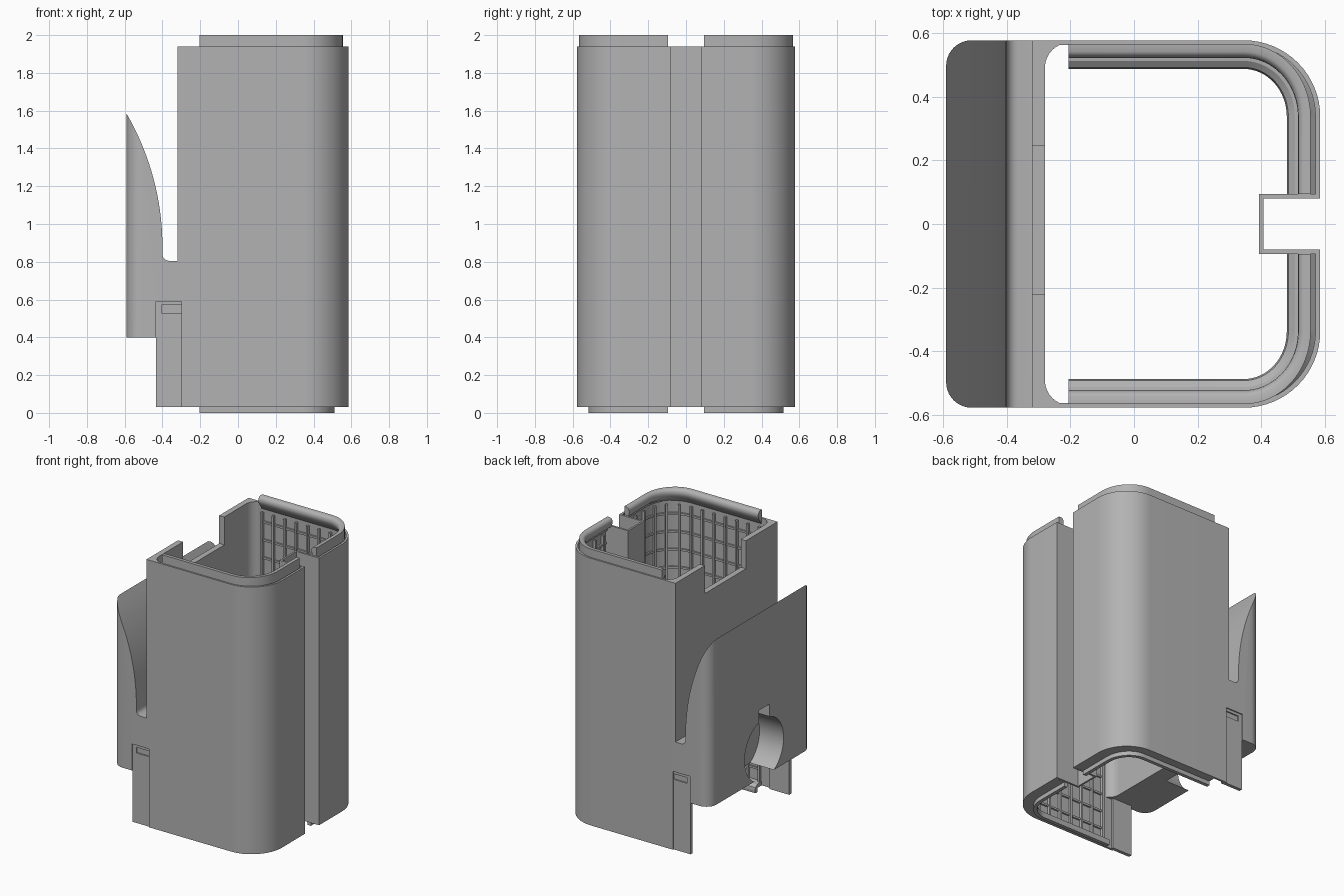
import bpy
import bmesh
from math import sin, cos, pi, radians
from mathutils import Matrix, Vector

cube = bpy.data.objects.get("Cube")
if cube:
    bpy.data.objects.remove(cube)

grey = bpy.data.materials.new("plain_grey")
grey.use_nodes = True
COLOUR = (0.45, 0.45, 0.45, 1)
grey.diffuse_color = COLOUR
grey.node_tree.nodes["Principled BSDF"].inputs["Base Color"].default_value = COLOUR

X, Y, R = 0.585, 0.577, 0.24      # outer half sizes and corner radius
LOW, HIGH = 0.03, 1.94            # body bottom and top
LEFT = -0.59


def shade(mesh):
    mesh.shade_smooth()
    mesh.set_sharp_from_angle(angle=radians(30))


def make(name, bm):
    bmesh.ops.recalc_face_normals(bm, faces=bm.faces)
    mesh = bpy.data.meshes.new(name)
    bm.to_mesh(mesh)
    bm.free()
    mesh.materials.append(grey)
    shade(mesh)
    obj = bpy.data.objects.new(name, mesh)
    bpy.context.collection.objects.link(obj)
    return obj


def add_box(bm, lo, hi):
    lo, hi = Vector(lo), Vector(hi)
    m = Matrix.Translation((lo + hi) / 2) @ Matrix.Diagonal((*(hi - lo), 1))
    bmesh.ops.create_cube(bm, size=1, matrix=m)


def box(name, lo, hi):
    bm = bmesh.new()
    add_box(bm, lo, hi)
    return make(name, bm)


def prism(name, points, direction):
    bm = bmesh.new()
    face = bm.faces.new([bm.verts.new(p) for p in points])
    new = bmesh.ops.extrude_face_region(bm, geom=[face])["geom"]
    bmesh.ops.translate(bm, vec=direction, verts=[v for v in new if isinstance(v, bmesh.types.BMVert)])
    return make(name, bm)


def half_outline(dx, dy, x0, y1):
    """Half of the plan: along one side, round the corner, up to the slot."""
    cx, cy = X - R, Y - R
    arc = [(cx + (R - dx) * sin(a), cy + (R - dy) * cos(a))
           for a in (i * pi / 32 for i in range(17))]
    return [(x0, Y - dy)] + arc + [(X - dx, y1)]


def add_sweep(bm, section, side, x0, y1):
    """Sweep a closed section of (x inset, y inset, height) round the half plan."""
    rings = []
    for dx, dy, z in section:
        rings.append([bm.verts.new((x, side * y, z)) for x, y in half_outline(dx, dy, x0, y1)])
    for a, b in zip(rings, rings[1:] + rings[:1]):
        for i in range(len(a) - 1):
            bm.faces.new((a[i], a[i + 1], b[i + 1], b[i]))
    for end in (0, -1):
        bm.faces.new([ring[end] for ring in rings])


def apply_booleans(obj, steps):
    for operation, tool in steps:
        mod = obj.modifiers.new("cut", "BOOLEAN")
        mod.operation, mod.object, mod.solver = operation, tool, "EXACT"
    deps = bpy.context.evaluated_depsgraph_get()
    mesh = bpy.data.meshes.new_from_object(obj.evaluated_get(deps))
    obj.modifiers.clear()
    obj.data = mesh
    shade(mesh)
    for tool in {t for _, t in steps}:
        bpy.data.objects.remove(tool)


T = 0.015  # wall thickness
wall = [(0, 0, LOW), (0, 0, HIGH), (T, T, HIGH), (T, T, LOW)]
top_rail = [(0.03, 0.011, 1.9), (0.03, 0.011, 2.0), (0.052, 0.036, 2.0), (0.061, 0.045, 1.995),
            (0.068, 0.052, 1.985), (0.07, 0.055, 1.97), (0.068, 0.052, 1.955), (0.06, 0.04, 1.935), (T, T, 1.9)]
bottom_rail = [(0.075, 0.06, 0), (0.1, 0.085, 0), (0.105, 0.09, 0.02), (0.1, 0.085, 0.04),
               (0.08, 0.065, 0.055), (T, T, 0.06), (T, T, LOW), (0.075, 0.06, LOW)]

for side, label in ((-1, "front"), (1, "back")):
    # Shell wall and its two rails
    for name, section, x0, y1 in (("wall", wall, -0.3, 0.08),
                                  ("top_rail", top_rail, -0.205, 0.095),
                                  ("bottom_rail", bottom_rail, -0.205, 0.095)):
        bm = bmesh.new()
        add_sweep(bm, section, side, x0, y1)
        make(f"{label}_{name}", bm)

    # Lattice of ribs on the inner wall
    bm = bmesh.new()
    d = T + 0.012
    for k in range(14):
        z = 0.14 + k * 0.128
        add_sweep(bm, [(T, T, z), (T, T, z + 0.014), (d, d, z + 0.014), (d, d, z)], side, -0.2, 0.1)
    spots = [(-0.195 + i * 0.09, Y - d, 0) for i in range(7)]
    spots += [(X - R + (R - d) * sin(a), Y - R + (R - d) * cos(a), -a)
              for a in (pi * i / 8 for i in range(1, 4))]
    spots += [(X - d, 0.32 - i * 0.09, -pi / 2) for i in range(3)]
    for x, y, turn in spots:
        m = (Matrix.Translation((x, side * y, 0.97)) @ Matrix.Rotation(side * turn, 4, "Z")
             @ Matrix.Diagonal((0.014, 0.02, 1.82, 1)))
        bmesh.ops.create_cube(bm, size=1, matrix=m)
    make(f"{label}_lattice", bm)

    # Side of the channel
    box(f"{label}_channel_side", (0.393, min(side * 0.08, side * 0.094), LOW),
        (X, max(side * 0.08, side * 0.094), HIGH))

    # Rounded fillet inside the closed end
    fillet = [(-0.2 - 0.08 * sin(a), side * (0.49 + 0.08 * cos(a)), 0.4)
              for a in (i * pi / 16 for i in range(9))]
    prism(f"{label}_inner_fillet", fillet + [(-0.285, side * 0.571, 0.4)], (0, 0, HIGH - 0.4))

    # Leg with a small latch window
    ya, yb = sorted((side * 0.545, side * (Y - 0.008)))
    leg = box(f"{label}_leg", (-0.435, ya, LOW), (-0.28, yb, 0.59))
    yc, yd = sorted((side * 0.56, side * 0.6))
    window = box("window_cutter", (-0.405, yc, 0.53), (-0.285, yd, 0.57))
    apply_booleans(leg, [("DIFFERENCE", window)])

box("channel_back", (0.393, -0.094, LOW), (0.406, 0.094, HIGH))

# Closed end plate with a notch in the top edge
notch = [(Y, 0.6), (Y, HIGH), (0.245, HIGH), (0.245, 1.74), (-0.22, 1.74),
         (-0.22, HIGH), (-Y, HIGH), (-Y, 0.6)]
prism("end_plate", [(-0.32, y, z) for y, z in notch], (0.04, 0, 0))

# Hook: curved scoop profile with rounded outer corners
scoop = [(LEFT, 0.4), (LEFT, 1.585)]
scoop += [(-1.8 + 1.4 * cos(a), 0.88 + 1.4 * sin(a)) for a in (0.53 * (1 - i / 20) for i in range(1, 21))]
scoop += [(-0.365 - 0.035 * cos(a), 0.84 - 0.035 * sin(a)) for a in (i * pi / 12 for i in range(7))]
scoop += [(-0.28, 0.805), (-0.28, 0.4)]
hook = prism("hook", [(x, -Y, z) for x, z in scoop], (0, 2 * Y, 0))

r = 0.08
plan = [(0, -Y), (0, Y)]
plan += [(LEFT + r - r * sin(a), Y - r + r * cos(a)) for a in (i * pi / 20 for i in range(11))]
plan += [(LEFT + r - r * cos(a), -Y + r - r * sin(a)) for a in (i * pi / 20 for i in range(11))]
rounding = prism("rounding_helper", [(x, y, 0) for x, y in plan], (0, 0, 2))

# Round pocket with a key notch, and recesses for the legs
HOLE_Y, HOLE_Z, HOLE_R = -0.04, 0.59, 0.22
circle = [(-0.7, HOLE_Y + HOLE_R * cos(a), HOLE_Z + HOLE_R * sin(a))
          for a in (i * pi / 24 for i in range(48))]
pocket = prism("pocket_cutter", circle, (0.3, 0, 0))
key = box("key_cutter", (-0.7, HOLE_Y - 0.06, 0.7), (-0.4, HOLE_Y + 0.06, 0.89))
steps = [("INTERSECT", rounding), ("DIFFERENCE", pocket), ("DIFFERENCE", key)]
for side in (-1, 1):
    ya, yb = sorted((side * 0.55, side * 0.7))
    steps.append(("DIFFERENCE", box("recess_cutter", (-0.435, ya, 0.3), (-0.2, yb, 0.59))))
apply_booleans(hook, steps)
